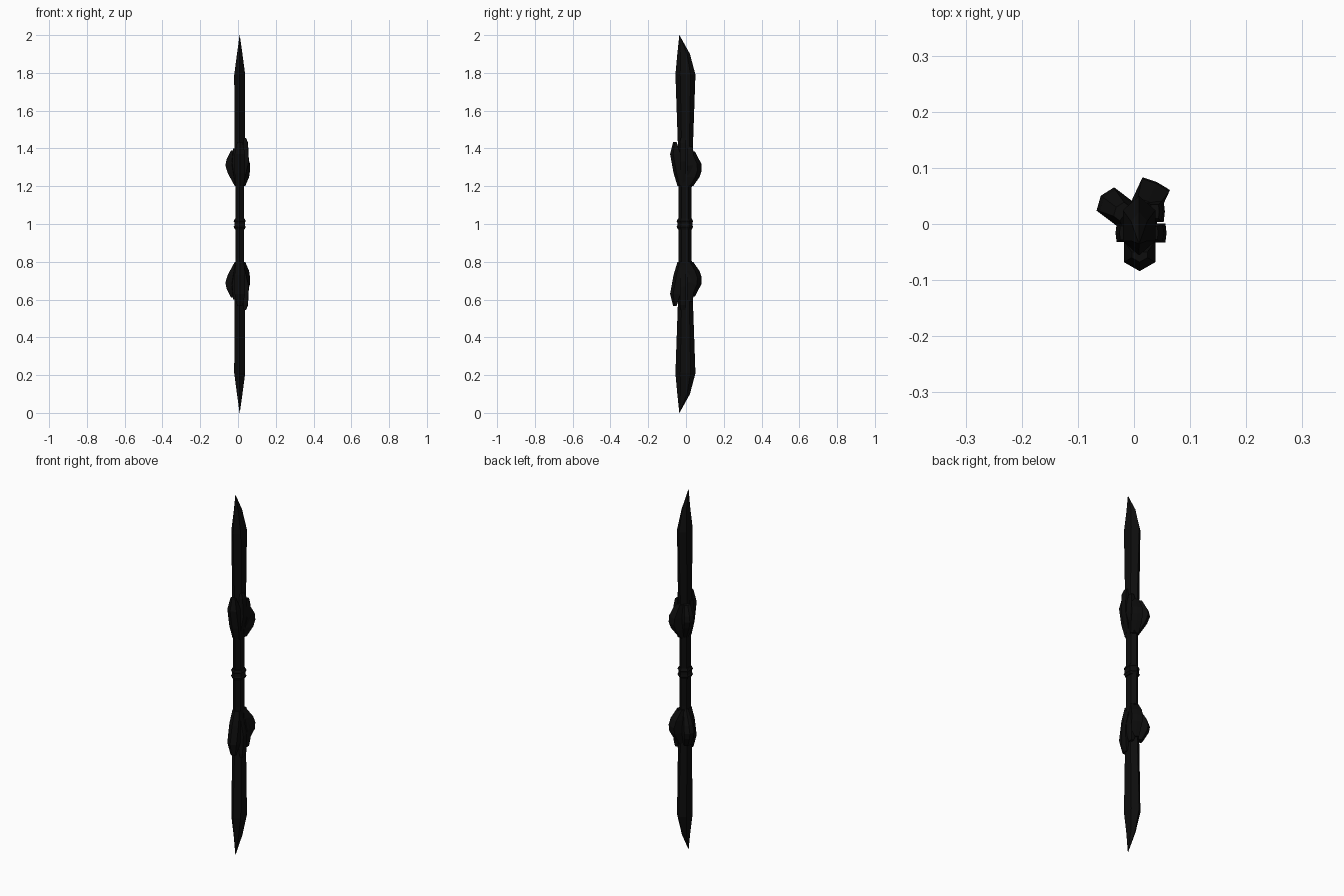
import bpy, bmesh, math

if "Cube" in bpy.data.objects:
    bpy.data.objects.remove(bpy.data.objects["Cube"])

black = bpy.data.materials.new("black")
black.diffuse_color = (0.004, 0.004, 0.004, 1)
black.use_nodes = True
black.node_tree.nodes["Principled BSDF"].inputs["Base Color"].default_value = black.diffuse_color


def loft(name, rings):
    """Flat-faced solid skinned through rings of equal point count."""
    bm = bmesh.new()
    loops = [[bm.verts.new(p) for p in ring] for ring in rings]
    n = len(loops[0])
    for a, b in zip(loops, loops[1:]):
        for i in range(n):
            j = (i + 1) % n
            bm.faces.new((a[i], a[j], b[j], b[i]))
    bm.faces.new(loops[0][::-1])
    bm.faces.new(loops[-1])
    bmesh.ops.remove_doubles(bm, verts=bm.verts, dist=1e-5)
    bmesh.ops.recalc_face_normals(bm, faces=bm.faces)
    me = bpy.data.meshes.new(name)
    bm.to_mesh(me)
    bm.free()
    me.materials.append(black)
    ob = bpy.data.objects.new(name, me)
    bpy.context.collection.objects.link(ob)
    return ob


def flip(rings, s):
    """Mirror about the middle of the staff (z = 1) when s = -1."""
    return [[(x, y, 1 + s * (z - 1)) for x, y, z in r] for r in rings]


def hexa(z, hw, y0, y1, cx=0.009, k=0.24):
    """Six-sided section with ridges facing front and back."""
    d = (y1 - y0) * k
    return [(cx, y0, z), (cx + hw, y0 + d, z), (cx + hw, y1 - d, z),
            (cx, y1, z), (cx - hw, y1 - d, z), (cx - hw, y0 + d, z)]


def shard(angle, w, ridge, profile, origin):
    """Five-sided crystal; profile rows are z, inner radius, outer radius, width scale."""
    a = math.radians(angle)
    ux, uy = math.cos(a), math.sin(a)
    rings = []
    for z, ri, ro, s in profile:
        side = max(ri, ro - ridge * s)
        pts = [(ri, -w * s), (side, -w * s), (ro, 0), (side, w * s), (ri, w * s)]
        rings.append([(origin[0] + r * ux - t * uy, origin[1] + r * uy + t * ux, z)
                      for r, t in pts])
    return rings


# blade sections from grip to tip
blade = [hexa(1.18, .022, -.040, .030), hexa(1.42, .028, -.043, .037),
         hexa(1.79, .029, -.056, .050), hexa(1.90, .0145, -.046, .021),
         hexa(2.0, .0005, -.0355, -.0345)]

# crystals clustered at the base of each blade
shards = {
    "front_crystal": shard(-90, .028, .016, [
        (1.20, .02, .045, .75), (1.27, .02, .066, 1), (1.37, .03, .084, 1),
        (1.435, .05, .068, .5)], (.01, 0)),
    "back_crystal": shard(65, .027, .003, [
        (1.20, .01, .030, .75), (1.25, .01, .066, 1), (1.285, .01, .078, 1),
        (1.32, .01, .075, 1), (1.385, .02, .040, .7)], (.008, .004)),
    "left_back_crystal": shard(143, .026, .010, [
        (1.20, .0, .026, .5), (1.27, .01, .070, .9), (1.31, .01, .084, 1),
        (1.34, .015, .078, .9), (1.39, .03, .05, .6)], (.008, 0)),
    "right_back_crystal": shard(0, .018, .002, [
        (1.20, .0, .018, .7), (1.31, .01, .045, 1), (1.37, .01, .041, 1),
        (1.41, .02, .035, .7)], (.01, .022)),
    "right_front_crystal": shard(0, .017, .002, [
        (1.20, .0, .018, .7), (1.33, .01, .048, 1), (1.43, .02, .043, 1),
        (1.455, .02, .033, .7)], (.01, -.016)),
    "left_front_crystal": shard(180, .016, .002, [
        (1.20, .0, .024, .7), (1.32, .01, .043, 1), (1.40, .01, .036, .8)],
        (.01, -.016)),
}

for tag, s in (("upper", 1), ("lower", -1)):
    loft(tag + "_blade", flip(blade, s))
    for name, rings in shards.items():
        loft(tag + "_" + name, flip(rings, s))

# grip and its central band
loft("grip", [hexa(z, .022, -.040, .030) for z in (.80, 1.20)])
loft("grip_band", [hexa(z, h, -.006 - r, -.006 + r) for z, h, r in (
    (.972, .026, .037), (.985, .032, .044), (.992, .028, .040),
    (1.008, .028, .040), (1.015, .032, .044), (1.028, .026, .037))])
